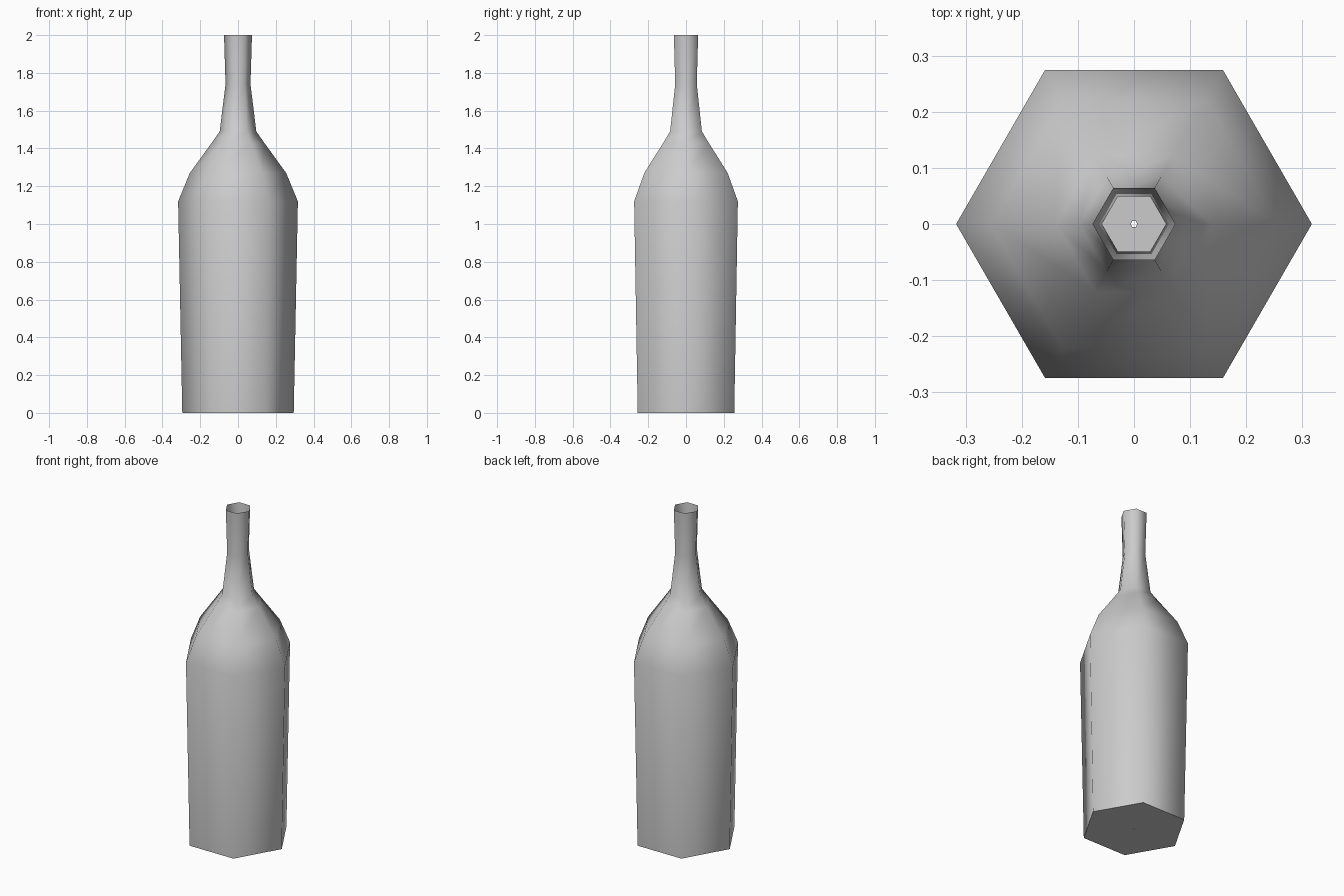
import bpy, bmesh, math

if "Cube" in bpy.data.objects:
    bpy.data.objects.remove(bpy.data.objects["Cube"])

SIDES = 6

# Closed wall profile (radius, height): outside going up, then inside going down
outer = [(0.006, 0.0), (0.295, 0.0), (0.317, 1.12), (0.255, 1.27),
         (0.139, 1.43), (0.097, 1.49), (0.066, 1.74), (0.074, 2.0)]
inner = [(0.057, 1.74), (0.087, 1.485), (0.129, 1.42), (0.245, 1.262),
         (0.306, 1.115), (0.285, 0.012), (0.006, 0.012)]
profile = outer + inner

# Bottle: revolve the profile in six steps
bm = bmesh.new()
rings = [[bm.verts.new((r * math.cos(math.tau * i / SIDES),
                        r * math.sin(math.tau * i / SIDES), z))
          for i in range(SIDES)] for r, z in profile]
for k, low in enumerate(rings):
    high = rings[(k + 1) % len(rings)]
    for i in range(SIDES):
        j = (i + 1) % SIDES
        bm.faces.new((low[i], low[j], high[j], high[i]))
bmesh.ops.recalc_face_normals(bm, faces=bm.faces)

mesh = bpy.data.meshes.new("bottle")
bm.to_mesh(mesh)
bm.free()
bottle = bpy.data.objects.new("bottle", mesh)
bpy.context.collection.objects.link(bottle)

# Smooth across the six sides, sharp at the base and rim
bpy.context.view_layer.objects.active = bottle
bottle.select_set(True)
bpy.ops.object.shade_smooth_by_angle(angle=math.radians(62))
